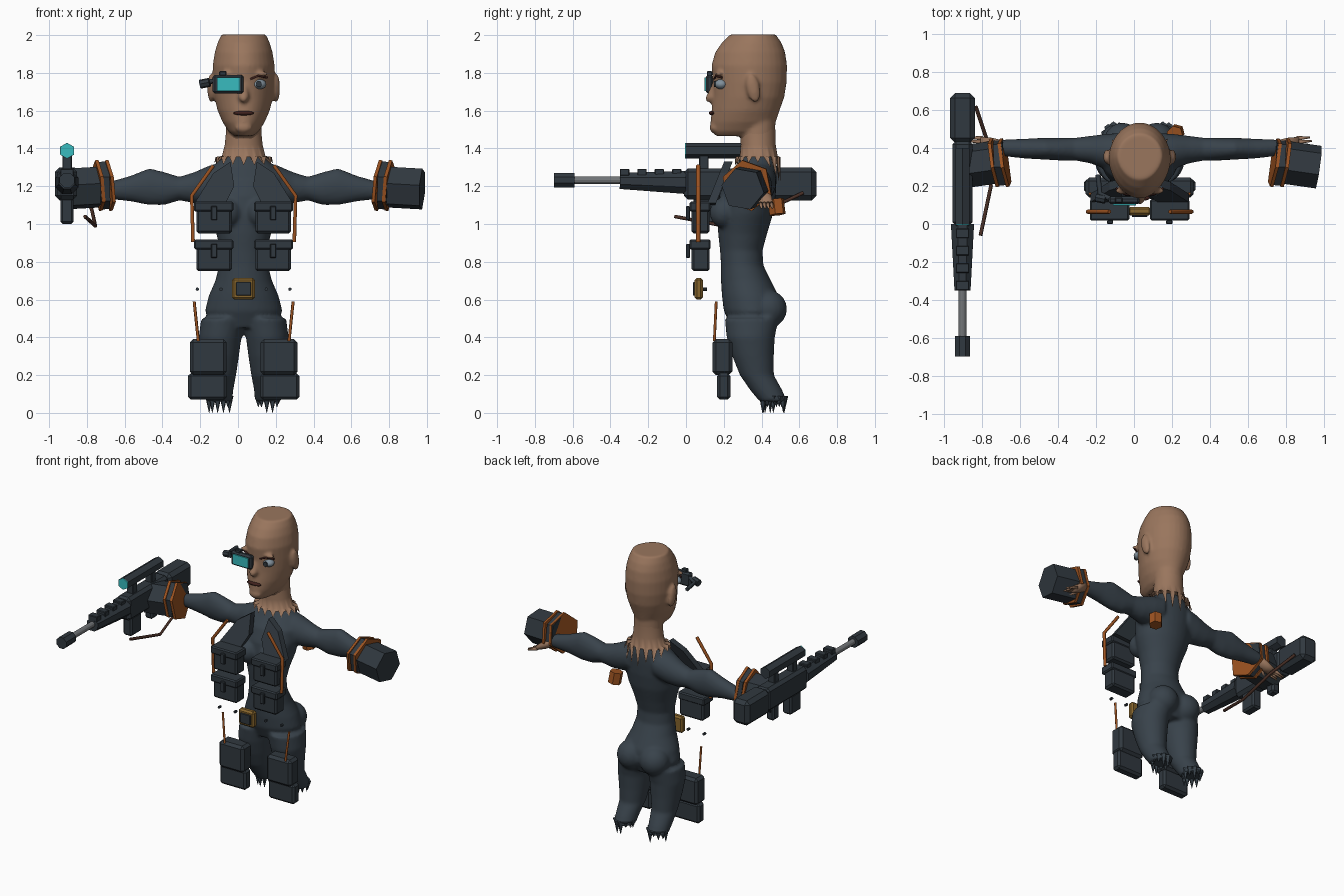
import bpy, bmesh, math, random
from mathutils import Vector, Matrix

random.seed(4)
if "Cube" in bpy.data.objects:
    bpy.data.objects.remove(bpy.data.objects["Cube"])
C = 0.03            # body centre line
SIDES = ((-1, "right"), (1, "left"))


def material(name, *rgb):
    m = bpy.data.materials.new(name)
    m.use_nodes = True
    m.diffuse_color = (*rgb, 1)
    m.node_tree.nodes["Principled BSDF"].inputs["Base Color"].default_value = (*rgb, 1)
    return m


SUIT = material("suit blue grey", .04, .055, .07)
ARMOR = material("armor dark grey", .03, .04, .05)
SKIN = material("skin", .32, .18, .11)
CYAN = material("cyan glass", .04, .5, .52)
ORANGE = material("burnt orange", .33, .085, .015)
GOLD = material("brass", .24, .13, .025)
BROWN = material("dark leather", .07, .03, .02)
STEEL = material("barrel steel", .17, .18, .19)
EYE = material("eye grey", .22, .28, .33)
MOUTH = material("lip dark", .05, .015, .012)


def finish(name, bm, mat, smooth=False):
    bmesh.ops.recalc_face_normals(bm, faces=bm.faces)
    me = bpy.data.meshes.new(name)
    bm.to_mesh(me)
    bm.free()
    me.materials.append(mat)
    for p in me.polygons:
        p.use_smooth = smooth
    ob = bpy.data.objects.new(name, me)
    bpy.context.collection.objects.link(ob)
    return ob


def fuse(ob, voxel, rounds):
    r = ob.modifiers.new("fuse", "REMESH")
    r.mode, r.voxel_size, r.use_smooth_shade = "VOXEL", voxel, True
    s = ob.modifiers.new("soften", "SMOOTH")
    s.factor, s.iterations = 0.5, rounds


def loft(bm, rings, axis="z", egg=0, n=32):
    """Rings are (position, a0, a1, b0, b1): elliptical sections along an axis."""
    loops = []
    for t, a0, a1, b0, b1 in rings:
        loop = []
        for i in range(n):
            w = math.tau * i / n
            k = 1 - egg * max(0, -math.sin(w))
            a = (a0 + a1) / 2 + (a1 - a0) / 2 * math.cos(w) * k
            b = (b0 + b1) / 2 + (b1 - b0) / 2 * math.sin(w)
            loop.append(bm.verts.new((a, b, t) if axis == "z" else (t, a, b)))
        loops.append(loop)
    for p, q in zip(loops, loops[1:]):
        for i in range(n):
            j = (i + 1) % n
            bm.faces.new((p[i], p[j], q[j], q[i]))
    bm.faces.new(loops[0])
    bm.faces.new(loops[-1])
    return loops


def ball(bm, loc, size, rot=0):
    m = Matrix.Translation(loc) @ Matrix.Rotation(rot, 4, "X") @ Matrix.Diagonal((*size, 1))
    bmesh.ops.create_uvsphere(bm, u_segments=20, v_segments=12, radius=1, matrix=m)


def cone(bm, p0, p1, r0, r1, sides, roll=0):
    p0, p1 = Vector(p0), Vector(p1)
    d = p1 - p0
    m = Matrix.Translation((p0 + p1) / 2) @ d.to_track_quat("Z", "Y").to_matrix().to_4x4()
    bmesh.ops.create_cone(bm, cap_ends=True, segments=sides, radius1=r0, radius2=r1,
                          depth=d.length, matrix=m @ Matrix.Rotation(math.radians(roll), 4, "Z"))


def prism(name, p0, p1, r, mat, sides=6, roll=0):
    bm = bmesh.new()
    cone(bm, p0, p1, r, r, sides, roll)
    return finish(name, bm, mat)


def box(name, x, y, z, mat=ARMOR, bevel=.012):
    """Chamfered box from x, y and z ranges."""
    bm = bmesh.new()
    lo, hi = Vector((x[0], y[0], z[0])), Vector((x[1], y[1], z[1]))
    bmesh.ops.create_cube(bm, size=1, matrix=Matrix.Translation((lo + hi) / 2) @ Matrix.Diagonal((*(hi - lo), 1)))
    if bevel:
        bmesh.ops.bevel(bm, geom=bm.edges[:], offset=bevel, segments=1, affect="EDGES")
    return finish(name, bm, mat)


def tube(name, points, r, mat):
    cu = bpy.data.curves.new(name, "CURVE")
    cu.dimensions, cu.bevel_depth, cu.bevel_resolution, cu.use_fill_caps = "3D", r, 1, True
    sp = cu.splines.new("POLY")
    sp.points.add(len(points) - 1)
    for p, co in zip(sp.points, points):
        p.co = (*co, 1)
    cu.materials.append(mat)
    ob = bpy.data.objects.new(name, cu)
    bpy.context.collection.objects.link(ob)


def upright(rings, s=1):
    return [(z, C + s * (o - w), C + s * (o + w), f, b) for z, o, w, f, b in rings]


# Bodysuit: torso, legs and arms fused into one skin
bm = bmesh.new()
loft(bm, upright([(.45, 0, .17, .24, .46), (.54, 0, .205, .2, .5), (.62, 0, .185, .19, .49),
                  (.7, 0, .15, .185, .45), (.78, 0, .13, .185, .41), (.86, 0, .125, .18, .405),
                  (.95, 0, .145, .17, .43), (1.05, 0, .18, .165, .46), (1.15, 0, .2, .175, .475),
                  (1.24, 0, .205, .21, .48), (1.3, 0, .17, .26, .48), (1.36, 0, .1, .3, .47)]))
for s, side in SIDES:
    loft(bm, upright([(.06, .13, .07, .39, .535), (.12, .13, .075, .34, .51), (.2, .125, .085, .285, .465),
                      (.3, .125, .1, .245, .465), (.4, .125, .113, .215, .47), (.5, .11, .115, .205, .49)], s))
    loft(bm, [(C + s * x, f, b, lo, hi) for x, f, b, lo, hi in (
        (.1, .28, .48, 1.13, 1.33), (.18, .29, .475, 1.11, 1.31), (.26, .32, .465, 1.11, 1.275),
        (.34, .335, .455, 1.125, 1.25), (.42, .335, .455, 1.1, 1.275), (.5, .34, .455, 1.1, 1.295),
        (.6, .345, .45, 1.12, 1.255), (.74, .36, .445, 1.135, 1.215))], "x")
    ball(bm, (C + s * .085, .2, 1.06), (.075, .075, .08))
    ball(bm, (C + s * .09, .435, .55), (.1, .1, .1))
suit = finish("bodysuit", bm, SUIT)
fuse(suit, .011, 5)

# Torn trouser hems
bm = bmesh.new()
for s, side in SIDES:
    for i in range(11):
        w = math.tau * i / 11
        x, y = C + s * .13 + .055 * math.cos(w), .462 + .058 * math.sin(w)
        cone(bm, (x, y, .09), (x, y, random.choice((0, .03, .05))), .022, .001, 5)
finish("torn_hems", bm, SUIT)

# Head with nose, jaw and ears
bm = bmesh.new()
loft(bm, upright([(1.465, 0, .05, .16, .4), (1.49, 0, .08, .135, .45), (1.54, 0, .112, .13, .475),
                  (1.6, 0, .138, .135, .495), (1.67, 0, .155, .142, .52), (1.75, 0, .163, .142, .533),
                  (1.84, 0, .164, .135, .535), (1.91, 0, .153, .155, .525), (1.96, 0, .138, .19, .505),
                  (2.004, 0, .118, .235, .475)]), egg=.12)
loft(bm, upright([(1.38, 0, .095, .295, .47), (1.6, 0, .095, .28, .475)]))
cone(bm, (C, .165, 1.77), (C, .138, 1.665), .012, .034, 10)
ball(bm, (C, .127, 1.665), (.022, .026, .022))
ball(bm, (C, .15, 1.51), (.045, .025, .03))
for s, side in SIDES:
    ball(bm, (C + s * .172, .355, 1.72), (.02, .036, .078), .2)
    ball(bm, (C + s * .08, .175, 1.795), (.055, .02, .014))
fuse(finish("head", bm, SKIN), .01, 4)

# Neck with a ragged lower edge lying on the suit
bm = bmesh.new()
rows = loft(bm, upright([(1.5, 0, .092, .285, .475), (1.42, 0, .1, .29, .475), (1.36, 0, .115, .285, .485),
                         (1.31, 0, .15, .26, .5)]), n=48)
bmesh.ops.delete(bm, geom=[f for f in bm.faces if len(f.verts) > 4], context="FACES_ONLY")
for i, v in enumerate(rows[-1]):
    back = max(0, math.sin(math.tau * i / 48))
    v.co.z += .045 if i % 3 else -.1 * back * random.uniform(.5, 1)
neck = finish("neck", bm, SKIN, True)
w = neck.modifiers.new("rest_on_suit", "SHRINKWRAP")
w.target, w.wrap_mode, w.offset = suit, "OUTSIDE", .006

# Eyes, brows and mouth
bm = bmesh.new()
ball(bm, (C, .138, 1.587), (.055, .017, .012))
finish("mouth", bm, MOUTH, True)
for s, side in SIDES:
    bm = bmesh.new()
    ball(bm, (C + s * .08, .187, 1.74), (.04, .035, .027))
    finish(side + "_eye", bm, EYE, True)
    prism(side + "_iris", (C + s * .08, .148, 1.74), (C + s * .08, .16, 1.74), .016, ARMOR, 12)
    tube(side + "_brow", [(C + s * a, y, z) for a, y, z in ((.035, .151, 1.768), (.08, .158, 1.785), (.125, .19, 1.775))],
         .006, MOUTH)

# Eyepiece
box("eyepiece_frame", (-.135, .03), (.105, .145), (1.69, 1.79))
box("eyepiece_glass", (-.11, .01), (.097, .107), (1.705, 1.775), CYAN, 0)
box("eyepiece_knob", (-.1, -.06), (.11, .14), (1.785, 1.81), bevel=.005)
tube("eyepiece_arm", [(-.12, .13, 1.76), (-.18, .16, 1.745), (-.19, .26, 1.74)], .014, ARMOR)
prism("eyepiece_hinge", (-.2, .14, 1.74), (-.15, .13, 1.75), .024, ARMOR, 8)

for s, side in SIDES:
    def X(a, b):
        return sorted((C + s * a, C + s * b))

    # Chest plate, leaning back at the top
    bm = bmesh.new()
    outline = [(.07, 1.33), (.16, 1.27), (.26, 1.11), (.1, 1.1), (.05, 1.2)]
    f = bm.faces.new([bm.verts.new((C + s * a, .11 + (z - 1.1) * .4, z)) for a, z in outline])
    ext = bmesh.ops.extrude_face_region(bm, geom=[f])["geom"]
    bmesh.ops.translate(bm, vec=(0, .045, 0), verts=[g for g in ext if isinstance(g, bmesh.types.BMVert)])
    finish(side + "_chest_plate", bm, ARMOR)
    tube(side + "_chest_strap", [(C + s * a, .065, z) for a, z in ((.16, 1.31), (.275, 1.15), (.268, .905))],
         .011, ORANGE)

    # Two stacked chest pouches
    for level, z in (("upper", .95), ("lower", .75)):
        box(f"{side}_{level}_pouch", X(.062, .25), (.03, .125), (z, z + .155))
        box(f"{side}_{level}_flap", X(.055, .262), (.018, .13), (z + .115, z + .168), bevel=.008)
        box(f"{side}_{level}_tab", X(.14, .172), (0, .02), (z + .07, z + .145), bevel=.004)

    # Belt studs, thigh straps and thigh pouches
    for a in (.12, .245):
        prism(f"{side}_belt_stud", (C + s * a, .09, .655), (C + s * a, .11, .655), .009, ARMOR, 8)
    tube(side + "_thigh_strap", [(C + s * .262, .16, .59), (C + s * .24, .15, .38)], .008, ORANGE)
    box(side + "_thigh_pouch", X(.09, .285), (.14, .245), (.2, .39), bevel=.018)
    box(side + "_thigh_pouch_base", X(.088, .295), (.165, .235), (.07, .21), bevel=.015)

    # Cuff with two bands, then the hand guard
    for a, b, r, mat, part in ((.705, .722, .137, ORANGE, "inner_band"), (.715, .765, .128, ARMOR, "cuff"),
                               (.758, .776, .137, ORANGE, "outer_band")):
        prism(f"{side}_{part}", (C + s * a, .325, 1.205), (C + s * b, .322, 1.203), r, mat, 6, 10 * s)
    prism(side + "_hand_guard", (C + s * .77, .325, 1.195), (C + s * .945, .3, 1.185), .115, ARMOR, 6, 20 * s)

    # Hand and fingers
    bm = bmesh.new()
    loft(bm, [(C + s * .72, .37, .44, 1.14, 1.205), (C + s * .78, .375, .455, 1.11, 1.175),
              (C + s * .84, .385, .46, 1.09, 1.13)], "x", n=16)
    for i in range(4):
        y = .395 + i * .019
        cone(bm, (C + s * .83, y, 1.11), (C + s * random.uniform(.88, .91), y + .005, 1.085), .012, .005, 8)
    cone(bm, (C + s * .77, .39, 1.13), (C + s * .84, .35, 1.09), .015, .006, 8)
    finish(side + "_hand", bm, SKIN, True)

# Belt buckle and back canister
box("belt_buckle", (-.032, .09), (.045, .09), (.6, .715), GOLD)
box("buckle_inset", (-.01, .07), (.036, .05), (.622, .692), ARMOR, .003)
prism("back_canister", (.225, .485, 1.05), (.215, .475, 1.13), .044, ORANGE)

# Rifle
G = -.905
box("rifle_stock", (G - .065, G + .065), (.43, .69), (1.125, 1.3), bevel=.025)
box("rifle_receiver", (G - .053, G + .053), (-.01, .44), (1.13, 1.295), bevel=.02)
bm = bmesh.new()
cone(bm, (G, 0, 1.22), (G, -.35, 1.228), .066, .046, 8, 22.5)
finish("rifle_handguard", bm, ARMOR)
for i in range(4):
    y = -.35 + i * .092
    box("rail_block", (G - .035, G + .035), (y, y + .05), (1.255, 1.292), bevel=.004)
prism("rifle_barrel", (G, -.34, 1.232), (G, -.62, 1.232), .02, STEEL, 12)
prism("rifle_muzzle", (G, -.59, 1.232), (G, -.7, 1.232), .042, ARMOR, 8, 22.5)
box("rifle_magazine", (G - .035, G + .035), (.04, .16), (1, 1.14))
box("rifle_grip", (G - .03, G + .03), (.28, .35), (1.03, 1.14))
prism("rifle_scope", (G, .0, 1.388), (G, .4, 1.388), .042, ARMOR)
prism("scope_lens", (G, -.006, 1.388), (G, .002, 1.388), .041, CYAN)
for y in (.07, .28):
    box("scope_mount", (G - .025, G + .025), (y, y + .05), (1.28, 1.365), bevel=.004)
tube("rifle_sling", [(-.835, .62, 1.165), (-.775, .44, 1.08), (-.755, .2, .99), (-.81, -.06, 1.04)], .01, BROWN)
